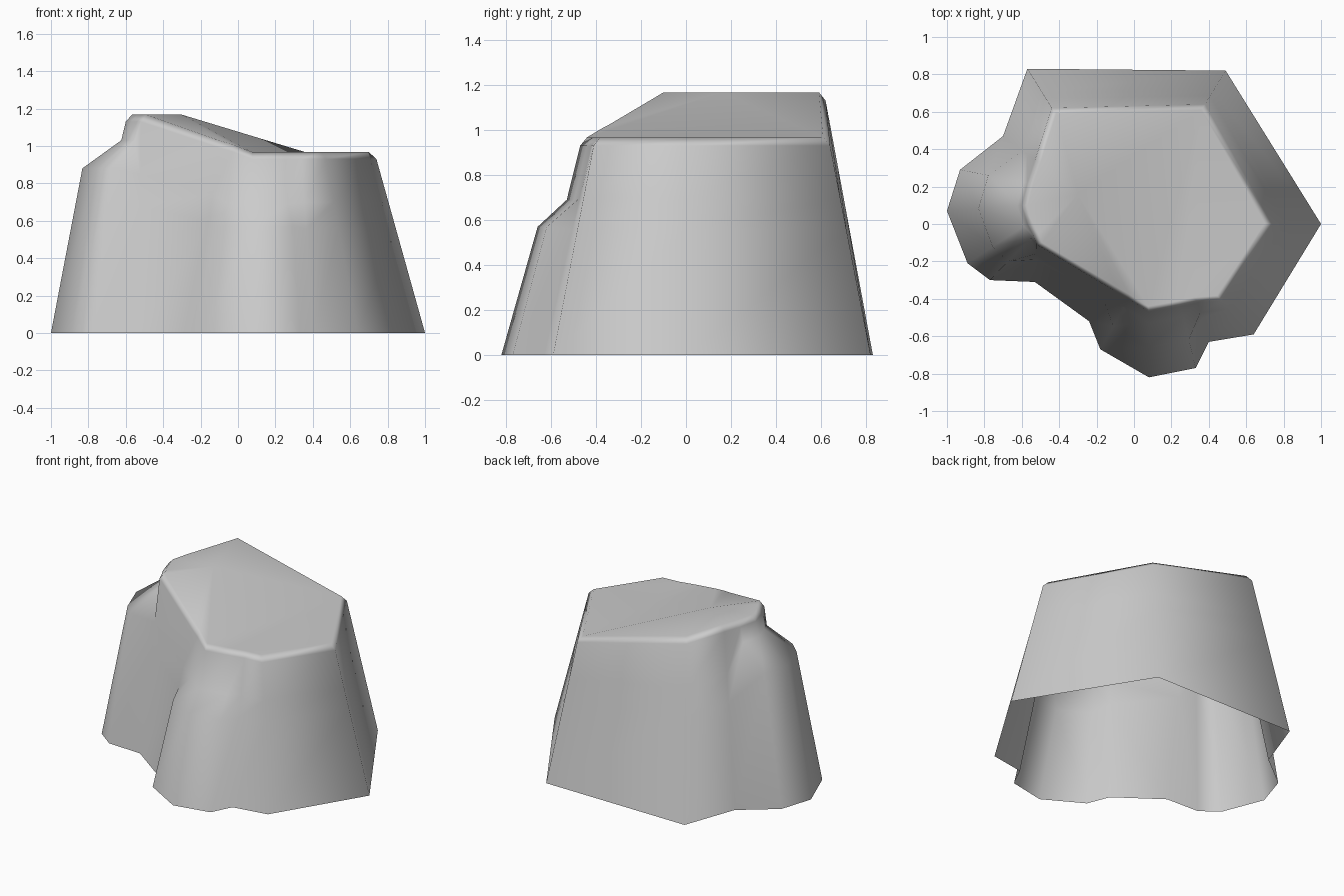
import bpy
import bmesh
from mathutils import Vector

cube = bpy.data.objects.get("Cube")
if cube:
    bpy.data.objects.remove(cube, do_unlink=True)

# Stone colour
stone = bpy.data.materials.new("stone_grey")
stone.use_nodes = True
stone_colour = (0.6, 0.6, 0.6, 1.0)
stone.diffuse_color = stone_colour
stone.node_tree.nodes["Principled BSDF"].inputs["Base Color"].default_value = stone_colour

# Bulges: (fraction towards rim, height) of the shoulder and of the neck
SIDE_BULGE = ((0.42, 0.88), (0.94, 1.03))
FRONT_BULGE = ((0.46, 0.57), (0.83, 0.69))
PLAIN = None

# Columns around the rock, counterclockwise: ground point, rim point, bulge
columns = [
    ((1.0, 0.0), (0.74, 0.0, 0.93), PLAIN),
    ((0.49, 0.82), (0.38, 0.64, 0.93), PLAIN),
    ((-0.57, 0.83), (-0.44, 0.62, 1.13), PLAIN),
    ((-0.7, 0.47), (-0.53, 0.34, 1.13), PLAIN),
    ((-0.93, 0.29), (-0.57, 0.22, 1.13), SIDE_BULGE),
    ((-1.0, 0.07), (-0.6, 0.1, 1.13), SIDE_BULGE),
    ((-0.89, -0.21), (-0.57, 0.0, 1.13), SIDE_BULGE),
    ((-0.77, -0.3), (-0.54, -0.06, 1.13), SIDE_BULGE),
    ((-0.53, -0.31), (-0.52, -0.11, 1.13), PLAIN),
    ((-0.24, -0.52), (-0.1, -0.36, 0.99), PLAIN),
    ((-0.18, -0.67), (-0.03, -0.4, 0.97), FRONT_BULGE),
    ((0.08, -0.82), (0.08, -0.47, 0.93), FRONT_BULGE),
    ((0.33, -0.77), (0.25, -0.44, 0.93), FRONT_BULGE),
    ((0.4, -0.63), (0.34, -0.42, 0.93), PLAIN),
    ((0.64, -0.59), (0.47, -0.41, 0.93), PLAIN),
]

TOP_CENTRE = Vector((0.0, 0.08, 0.0))
BEVEL_SCALE = 0.945
BEVEL_RISE = 0.037


def column_points(ground, rim, bulge):
    """Points of one column from the ground up to the bevelled top edge."""
    low, high = Vector((*ground, 0.0)), Vector(rim)
    points = [low]
    for fraction, height in bulge or ((0.6, None), (0.75, None)):
        point = low.lerp(high, fraction)
        if height is not None:
            point.z = height
        points.append(point)
    inset = TOP_CENTRE + (high - TOP_CENTRE) * BEVEL_SCALE
    inset.z = high.z + BEVEL_RISE
    return points + [high, inset]


bm = bmesh.new()
grid = [[bm.verts.new(p) for p in column_points(*c)] for c in columns]

# Walls and bevelled rim; the underside stays open
for i, column in enumerate(grid):
    following = grid[(i + 1) % len(grid)]
    for row in range(len(column) - 1):
        bm.faces.new((column[row], following[row], following[row + 1], column[row + 1]))

# Top: high plateau, two slopes and a low flat, meeting at a peak
top = [column[-1] for column in grid]
peak = bm.verts.new((-0.3, 0.16, 1.167))
bm.faces.new(top[2:9] + [peak])
bm.faces.new((top[1], top[2], peak))
for i in range(8, 11):
    bm.faces.new((peak, top[i], top[i + 1]))
bm.faces.new((peak, top[11], top[1]))
bm.faces.new(top[11:] + top[:2])

for face in bm.faces:
    face.smooth = True
mesh = bpy.data.meshes.new("rock")
bm.to_mesh(mesh)
bm.free()
mesh.materials.append(stone)
rock = bpy.data.objects.new("rock", mesh)
bpy.context.collection.objects.link(rock)

# Let the broad faces dominate the soft shading
rock.modifiers.new("soft_edges", "WEIGHTED_NORMAL")
